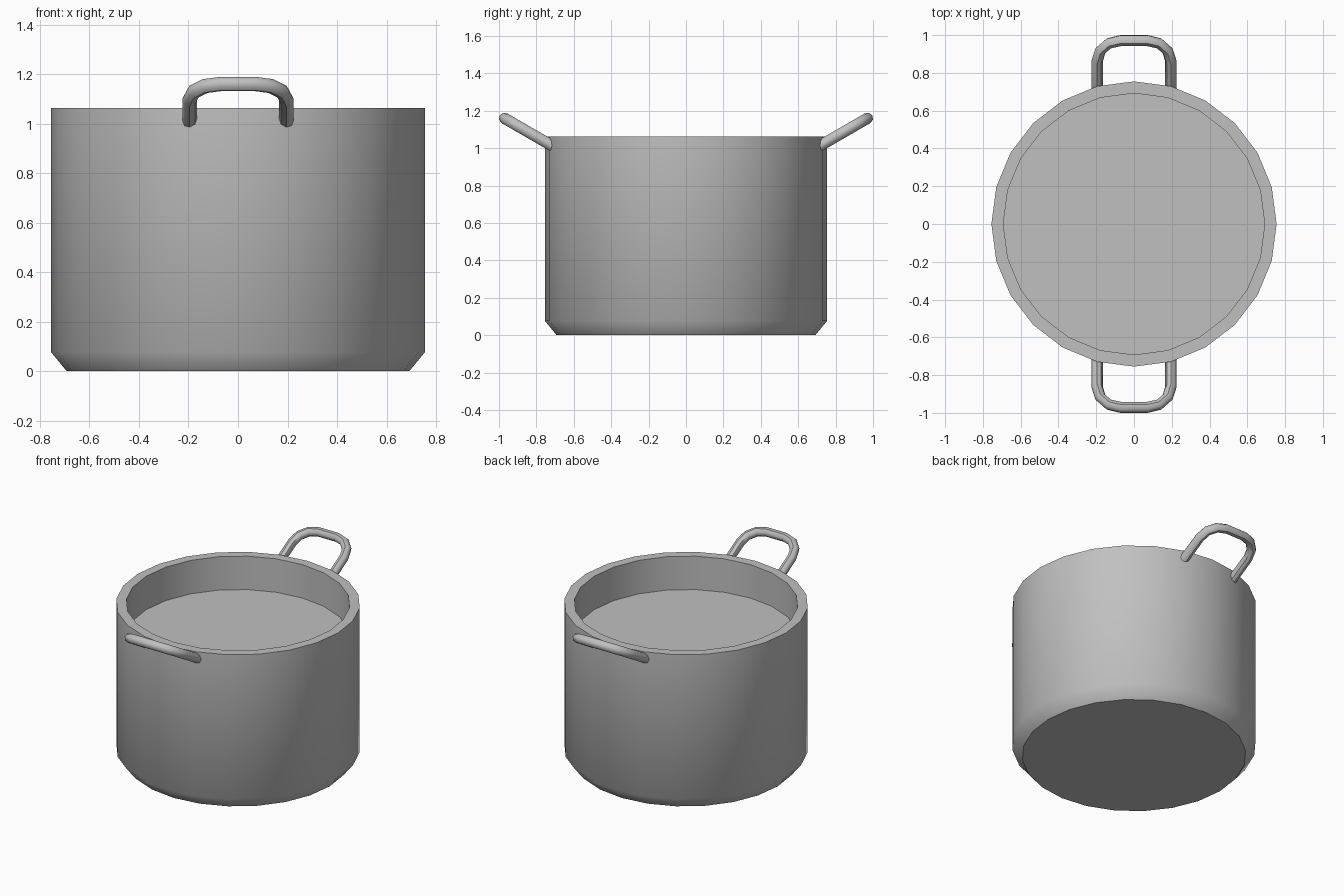
import bpy, bmesh, math
from math import cos, sin, radians

cube = bpy.data.objects.get("Cube")
if cube:
    bpy.data.objects.remove(cube, do_unlink=True)

# Metal colour
steel = bpy.data.materials.new("steel grey")
steel.use_nodes = True
steel.diffuse_color = (0.53, 0.53, 0.53, 1)
steel.node_tree.nodes["Principled BSDF"].inputs["Base Color"].default_value = (0.53, 0.53, 0.53, 1)

SIDES = 24
RIM, FLOOR = 1.063, 0.835
OUTER, INNER = 0.755, 0.692


def smooth(obj):
    bpy.ops.object.select_all(action='DESELECT')
    obj.select_set(True)
    bpy.context.view_layer.objects.active = obj
    bpy.ops.object.shade_smooth_by_angle(angle=radians(45))


# Pot body: lathed rings, closed by the base disc and the inner disc
def make_body():
    profile = [(INNER, 0), (OUTER, 0.077), (OUTER, RIM), (INNER, RIM), (INNER, FLOOR)]
    bm = bmesh.new()
    rings = []
    for r, z in profile:
        angles = [math.tau * i / SIDES for i in range(SIDES)]
        rings.append([bm.verts.new((r * cos(a), r * sin(a), z)) for a in angles])
    for low, high in zip(rings, rings[1:]):
        for i in range(SIDES):
            j = (i + 1) % SIDES
            bm.faces.new((low[i], low[j], high[j], high[i]))
    bm.faces.new(rings[0][::-1])
    bm.faces.new(rings[-1])
    bmesh.ops.recalc_face_normals(bm, faces=bm.faces)
    mesh = bpy.data.meshes.new("pot_body")
    bm.to_mesh(mesh)
    bm.free()
    mesh.materials.append(steel)
    obj = bpy.data.objects.new("pot_body", mesh)
    bpy.context.collection.objects.link(obj)
    smooth(obj)


# Loop handle: a round tube on a tilted U path, side is +1 (back) or -1 (front)
def make_handle(name, side):
    half, bend, tilt = 0.195, 0.125, radians(30)
    reach = 0.31
    right = [(half, 0)]
    for k in range(4):
        a = radians(30 * k)
        right.append((half - bend + bend * cos(a), reach - bend + bend * sin(a)))
    path = right + [(-x, d) for x, d in reversed(right)]

    curve = bpy.data.curves.new(name, 'CURVE')
    curve.dimensions = '3D'
    curve.bevel_depth = 0.03
    curve.bevel_resolution = 2
    curve.use_fill_caps = True
    spline = curve.splines.new('POLY')
    spline.points.add(len(path) - 1)
    for point, (x, d) in zip(spline.points, path):
        back = reach - d
        y = 0.971 - back * cos(tilt)
        z = 1.16 - back * sin(tilt)
        point.co = (side * x, side * y, z, 1)
    curve.materials.append(steel)
    obj = bpy.data.objects.new(name, curve)
    bpy.context.collection.objects.link(obj)
    bpy.ops.object.select_all(action='DESELECT')
    obj.select_set(True)
    bpy.context.view_layer.objects.active = obj
    bpy.ops.object.convert(target='MESH')
    smooth(bpy.context.view_layer.objects.active)


make_body()
make_handle("front_handle", -1)
make_handle("back_handle", 1)
